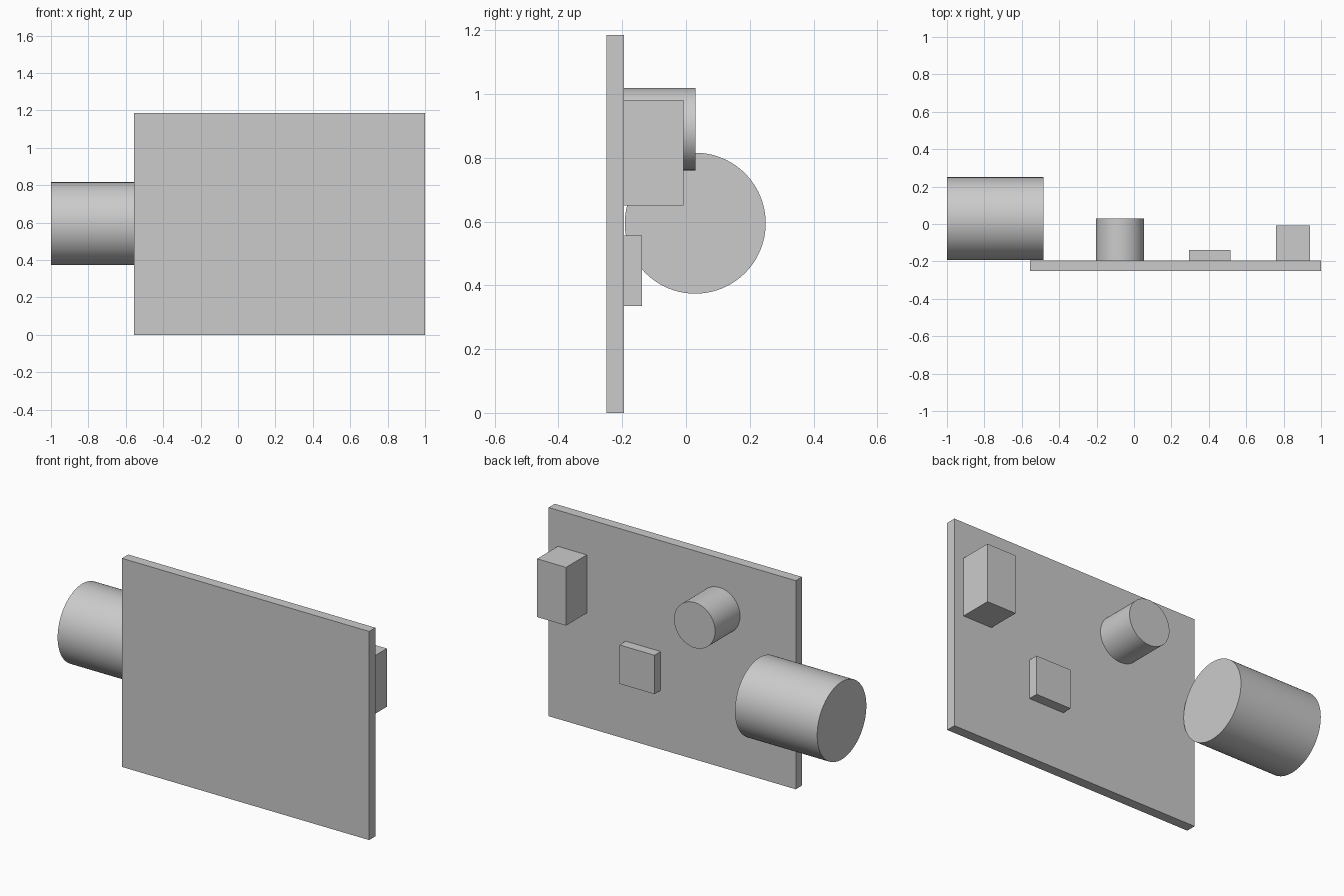
import bpy
from math import pi, radians
from mathutils import Matrix

cube = bpy.data.objects.get("Cube")
if cube:
    bpy.data.objects.remove(cube, do_unlink=True)

GREY = (0.6, 0.6, 0.6, 1.0)
grey = bpy.data.materials.new("plain grey")
grey.use_nodes = True
grey.diffuse_color = GREY
grey.node_tree.nodes["Principled BSDF"].inputs["Base Color"].default_value = GREY


def box(name, x, y, z):
    """Box from (min, max) ranges on each axis."""
    ranges = (x, y, z)
    bpy.ops.mesh.primitive_cube_add(size=1)
    obj = bpy.context.object
    size = Matrix.Diagonal([hi - lo for lo, hi in ranges]).to_4x4()
    obj.data.transform(size)
    obj.location = [(lo + hi) / 2 for lo, hi in ranges]
    obj.name = name
    obj.data.materials.append(grey)
    return obj


def cylinder(name, radius, length, centre, rotation):
    bpy.ops.mesh.primitive_cylinder_add(vertices=96, radius=radius, depth=length,
                                        location=centre, rotation=rotation)
    obj = bpy.context.object
    obj.name = name
    obj.data.materials.append(grey)
    bpy.ops.object.shade_smooth_by_angle(angle=radians(30))
    return obj


# Upright board, with everything mounted on its back face
BACK = -0.194
box("board", (-0.555, 1.0), (-0.25, BACK), (0.0, 1.186))

# Rectangular parts
box("tall_block", (0.76, 0.942), (BACK, -0.008), (0.65, 0.981))
box("flat_chip", (0.295, 0.515), (BACK, -0.138), (0.335, 0.556))

# Small round post pointing backwards
POST_END = 0.03
cylinder("round_post", 0.129, POST_END - BACK,
         (-0.075, (POST_END + BACK) / 2, 0.89), (pi / 2, 0, 0))

# Large barrel lying sideways over the board's right edge
cylinder("side_barrel", 0.221, 0.517, (-0.7415, 0.029, 0.595), (0, pi / 2, 0))
